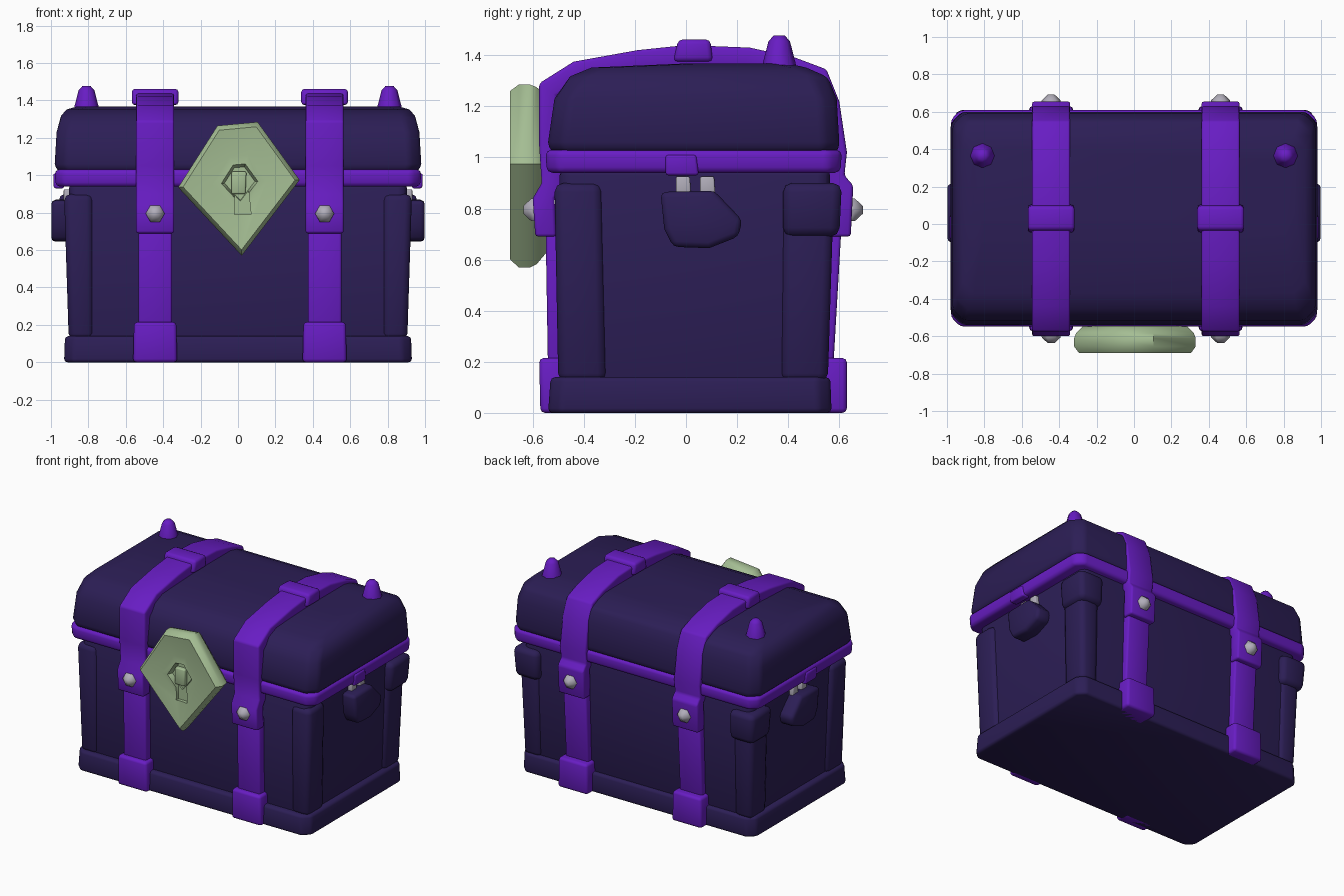
import bpy, bmesh, math

if "Cube" in bpy.data.objects:
    bpy.data.objects.remove(bpy.data.objects["Cube"])


def material(name, rgb):
    m = bpy.data.materials.new(name)
    m.diffuse_color = (*rgb, 1)
    m.use_nodes = True
    m.node_tree.nodes["Principled BSDF"].inputs["Base Color"].default_value = m.diffuse_color
    return m


DARK = material("dark_indigo", (0.025, 0.013, 0.092))
PURPLE = material("bright_purple", (0.138, 0.012, 0.550))
GREEN = material("pale_green", (0.376, 0.515, 0.295))
GREY = material("rivet_grey", (0.44, 0.42, 0.49))


def rings(name, loops, mat, bevel=0.0, mirror=False):
    """Bridge equal-length vertex loops into a capped solid."""
    bm = bmesh.new()
    vs = [[bm.verts.new(p) for p in loop] for loop in loops]
    n = len(vs[0])
    for a, b in zip(vs, vs[1:]):
        for i in range(n):
            j = (i + 1) % n
            bm.faces.new((a[i], a[j], b[j], b[i]))
    bm.faces.new(vs[0])
    bm.faces.new(vs[-1])
    bmesh.ops.recalc_face_normals(bm, faces=bm.faces)
    me = bpy.data.meshes.new(name)
    bm.to_mesh(me)
    bm.free()
    me.materials.append(mat)
    ob = bpy.data.objects.new(name, me)
    bpy.context.collection.objects.link(ob)
    if bevel:
        b = ob.modifiers.new("bevel", 'BEVEL')
        b.width, b.segments = bevel, 2
        b.limit_method, b.angle_limit = 'ANGLE', math.radians(35)
    if mirror:
        ob.modifiers.new("mirror", 'MIRROR')
    return ob


def rect(z, x0, x1, y0, y1, c=0.0):
    """Rectangle loop at height z, with corners cut by c."""
    if not c:
        return [(x0, y0, z), (x1, y0, z), (x1, y1, z), (x0, y1, z)]
    return [(x0 + c, y0, z), (x1 - c, y0, z), (x1, y0 + c, z), (x1, y1 - c, z),
            (x1 - c, y1, z), (x0 + c, y1, z), (x0, y1 - c, z), (x0, y0 + c, z)]


def loft(name, levels, mat, bevel=0.02, mirror=False, corner=0.0):
    """Stack rectangles given as (z, x0, x1, y0, y1)."""
    return rings(name, [rect(*l, corner) for l in levels], mat, bevel, mirror)


def disc(cx, cy, z, r, n=6):
    return [(cx + r * math.cos(math.tau * i / n), cy + r * math.sin(math.tau * i / n), z)
            for i in range(n)]


# Chest body, base plinth and corner posts
loft("chest_body", [(0.06, -0.88, 0.88, -0.49, 0.535), (0.95, -0.905, 0.905, -0.495, 0.565)],
     DARK, corner=0.03)
loft("base_plinth", [(0.0, -0.93, 0.93, -0.54, 0.57), (0.14, -0.925, 0.925, -0.53, 0.565)],
     DARK, 0.018, corner=0.05)
for end, lo, hi in (("front", (-0.50, -0.31), (-0.515, -0.33)), ("back", (0.37, 0.555), (0.38, 0.58))):
    loft(end + "_corner_posts", [(0.12, 0.77, 0.905, *lo), (0.90, 0.775, 0.93, *hi)], DARK, 0.035, True)
loft("back_corner_caps", [(0.69, 0.76, 0.945, 0.38, 0.60), (0.90, 0.76, 0.96, 0.38, 0.61)], DARK, 0.035, True)

# Rim and side latches
loft("lid_rim", [(0.94, -0.975, 0.975, -0.545, 0.605), (1.03, -0.98, 0.98, -0.55, 0.61)],
     PURPLE, 0.022, corner=0.05)
loft("side_latches", [(0.93, 0.93, 0.985, -0.08, 0.05), (1.01, 0.93, 0.988, -0.08, 0.04)], PURPLE, 0.01, True)

# Rounded lid
loft("lid", [(1.02, -0.965, 0.965, -0.53, 0.595),
             (1.06, -0.98, 0.98, -0.54, 0.60),
             (1.23, -0.97, 0.97, -0.515, 0.59),
             (1.315, -0.95, 0.95, -0.46, 0.555),
             (1.352, -0.915, 0.915, -0.37, 0.47),
             (1.368, -0.86, 0.86, 0.0, 0.40)], DARK, 0.02, corner=0.06)

# Side handles and their pins
shield = [(-0.10, 0.865), (0.11, 0.87), (0.22, 0.755), (0.205, 0.69),
          (0.09, 0.645), (-0.05, 0.65), (-0.085, 0.72)]
rings("side_handles", [[(x, y, z) for y, z in shield] for x in (0.88, 0.998)], DARK, 0.022, True)
for i, y in enumerate((-0.01, 0.085)):
    loft("handle_pin_%d" % i, [(0.85, 0.885, 0.932, y - 0.03, y + 0.03),
                               (0.925, 0.885, 0.932, y - 0.03, y + 0.025)], GREY, 0.006, True)

# Straps: lid band, lower bands, feet, buckle and rivets
band = [(-0.59, 0.69), (-0.60, 0.84), (-0.565, 0.90), (-0.575, 1.05), (-0.575, 1.29),
        (-0.44, 1.375), (-0.19, 1.42), (0.0, 1.44), (0.25, 1.43), (0.43, 1.39), (0.55, 1.345),
        (0.60, 1.22), (0.63, 1.02), (0.62, 0.93), (0.655, 0.89), (0.645, 0.69)]
for side, cx in (("left", -0.443), ("right", 0.463)):
    loops = []
    for y, z in band:
        dy, dz = 0.03 - y, 0.85 - z
        k = 0.085 / math.hypot(dy, dz)
        yi, zi = y + dy * k, z if z <= 0.7 else z + dz * k
        w = 0.102
        loops.append([(cx - w, y, z), (cx + w, y, z), (cx + w, yi, zi), (cx - w, yi, zi)])
    rings(side + "_lid_strap", loops, PURPLE, 0.012)
    w, f = 0.09, 0.118
    loft(side + "_front_lower_strap", [(0.15, cx - w, cx + w, -0.54, -0.46),
                                       (0.75, cx - w, cx + w, -0.55, -0.46)], PURPLE, 0.012)
    loft(side + "_back_lower_strap", [(0.15, cx - w, cx + w, 0.50, 0.575),
                                      (0.75, cx - w, cx + w, 0.50, 0.61)], PURPLE, 0.012)
    loft(side + "_front_foot", [(0.0, cx - f, cx + f, -0.57, -0.46),
                                (0.215, cx - f + .005, cx + f - .005, -0.575, -0.46)], PURPLE, 0.018)
    loft(side + "_back_foot", [(0.0, cx - f, cx + f, 0.48, 0.63),
                               (0.215, cx - f + .005, cx + f - .005, 0.48, 0.63)], PURPLE, 0.018)
    loft(side + "_buckle", [(1.375, cx - 0.125, cx + 0.125, -0.05, 0.105),
                            (1.462, cx - 0.125, cx + 0.125, -0.03, 0.095)], PURPLE, 0.018)
    for end, y, s in (("front", -0.585, -1), ("back", 0.64, 1)):
        prof = [(0, 0.052), (0.022, 0.05), (0.052, 0.018)]
        rings("%s_%s_rivet" % (side, end),
              [[(cx + px, y + s * d, 0.795 + pz) for px, pz, _ in disc(0, 0, 0, r)]
               for d, r in prof], GREY)

# Lid spikes
rings("lid_spikes", [disc(0.81, 0.365, z, r, 8) for z, r in
                     ((1.33, 0.072), (1.37, 0.064), (1.455, 0.042), (1.477, 0.022))], PURPLE, 0, True)

# Dished five-sided lock plate with keyhole
outline = [(-0.12, 0.30), (0.095, 0.32), (0.32, 0.01), (0.01, -0.395), (-0.33, -0.03)]
steps = [(0.85, -0.545), (0.97, -0.585), (1.0, -0.61), (1.0, -0.655), (0.92, -0.69),
         (0.45, -0.67), (0.30, -0.675), (0.25, -0.64)]
plate = rings("lock_plate", [[(0.01 + x * s, y, 0.965 + z * s) for x, z in outline]
                             for s, y in steps], GREEN)
cutter = loft("keyhole_cutter", [(0.79, -0.02, 0.07, -0.75, -0.648),
                                 (0.93, -0.02, 0.055, -0.75, -0.648)], GREEN, 0)
cutter.hide_render = True
cut = plate.modifiers.new("keyhole", 'BOOLEAN')
cut.operation, cut.object = 'DIFFERENCE', cutter
loft("lock_pin", [(0.90, -0.035, 0.04, -0.67, -0.61), (1.02, -0.035, 0.045, -0.67, -0.61)], GREEN, 0.008)

# Bake modifiers, then smooth while keeping hard edges
parts = [o for o in bpy.context.scene.objects if o is not cutter]
bpy.ops.object.select_all(action='DESELECT')
for o in parts:
    o.select_set(True)
bpy.context.view_layer.objects.active = parts[0]
bpy.ops.object.convert(target='MESH')
bpy.ops.object.shade_smooth_by_angle(angle=math.radians(52))
bpy.data.objects.remove(cutter)
